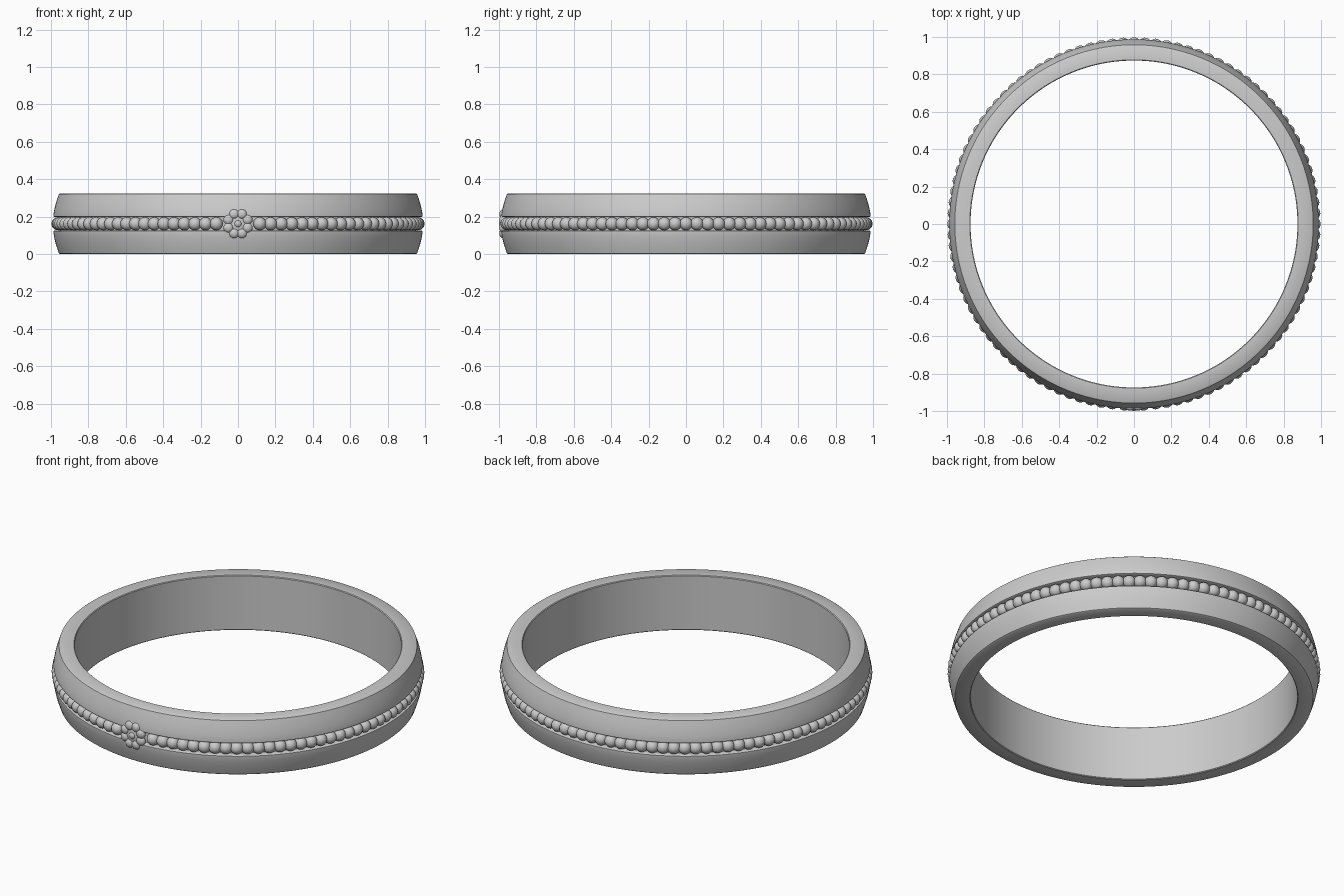
import bpy, bmesh, math
from mathutils import Matrix, Vector

if "Cube" in bpy.data.objects:
    bpy.data.objects.remove(bpy.data.objects["Cube"])

MID = 0.162      # height of the bead row
SLOTS = 104      # bead positions around the band


def finish(bm, name, angle=35):
    bmesh.ops.recalc_face_normals(bm, faces=bm.faces)
    mesh = bpy.data.meshes.new(name)
    bm.to_mesh(mesh)
    bm.free()
    obj = bpy.data.objects.new(name, mesh)
    bpy.context.collection.objects.link(obj)
    bpy.ops.object.select_all(action='DESELECT')
    obj.select_set(True)
    bpy.context.view_layer.objects.active = obj
    bpy.ops.object.shade_smooth_by_angle(angle=math.radians(angle))
    return obj


def lathe(name, profile, steps):
    bm = bmesh.new()
    rings = []
    for i in range(steps):
        a = 2 * math.pi * i / steps
        rings.append([bm.verts.new((r * math.cos(a), r * math.sin(a), z)) for r, z in profile])
    n = len(profile)
    for i in range(steps):
        p, q = rings[i], rings[(i + 1) % steps]
        for j in range(n):
            k = (j + 1) % n
            bm.faces.new((p[j], q[j], q[k], p[k]))
    return finish(bm, name)


# Domed band with a central groove; lower half mirrored upwards
lower = [(0.874, 0.004), (0.878, 0.0), (0.952, 0.0), (0.958, 0.004), (0.967, 0.03),
         (0.976, 0.06), (0.983, 0.09), (0.987, 0.115), (0.987, 0.123),
         (0.982, 0.126), (0.951, 0.126)]
upper = [(r, 2 * MID - z) for r, z in reversed(lower)]
lathe("ring_band", lower + upper, 192)

# Row of beads in the groove, leaving room for the flower at the front
bm = bmesh.new()
for i in range(2, SLOTS - 1):
    a = -math.pi / 2 + 2 * math.pi * i / SLOTS
    place = Matrix.Rotation(a, 4, 'Z') @ Matrix.Translation((0.963, 0, MID))
    bmesh.ops.create_uvsphere(bm, u_segments=18, v_segments=12, radius=0.035, matrix=place)
finish(bm, "groove_beads", 60)

# Small flower ornament: round petals, a disc and a raised centre
bm = bmesh.new()


def blob(x, z, y, size, depth):
    m = Matrix.Translation((x, y, z)) @ Matrix.Diagonal(Vector((size, depth, size, 1)))
    bmesh.ops.create_uvsphere(bm, u_segments=20, v_segments=14, radius=1, matrix=m)


for i in range(8):
    a = 2 * math.pi * (i + 0.5) / 8
    blob(0.055 * math.cos(a), MID + 0.055 * math.sin(a), -0.978, 0.027, 0.02)
blob(0, MID, -0.972, 0.058, 0.02)
blob(0, MID, -0.984, 0.02, 0.016)
finish(bm, "flower_ornament", 60)
